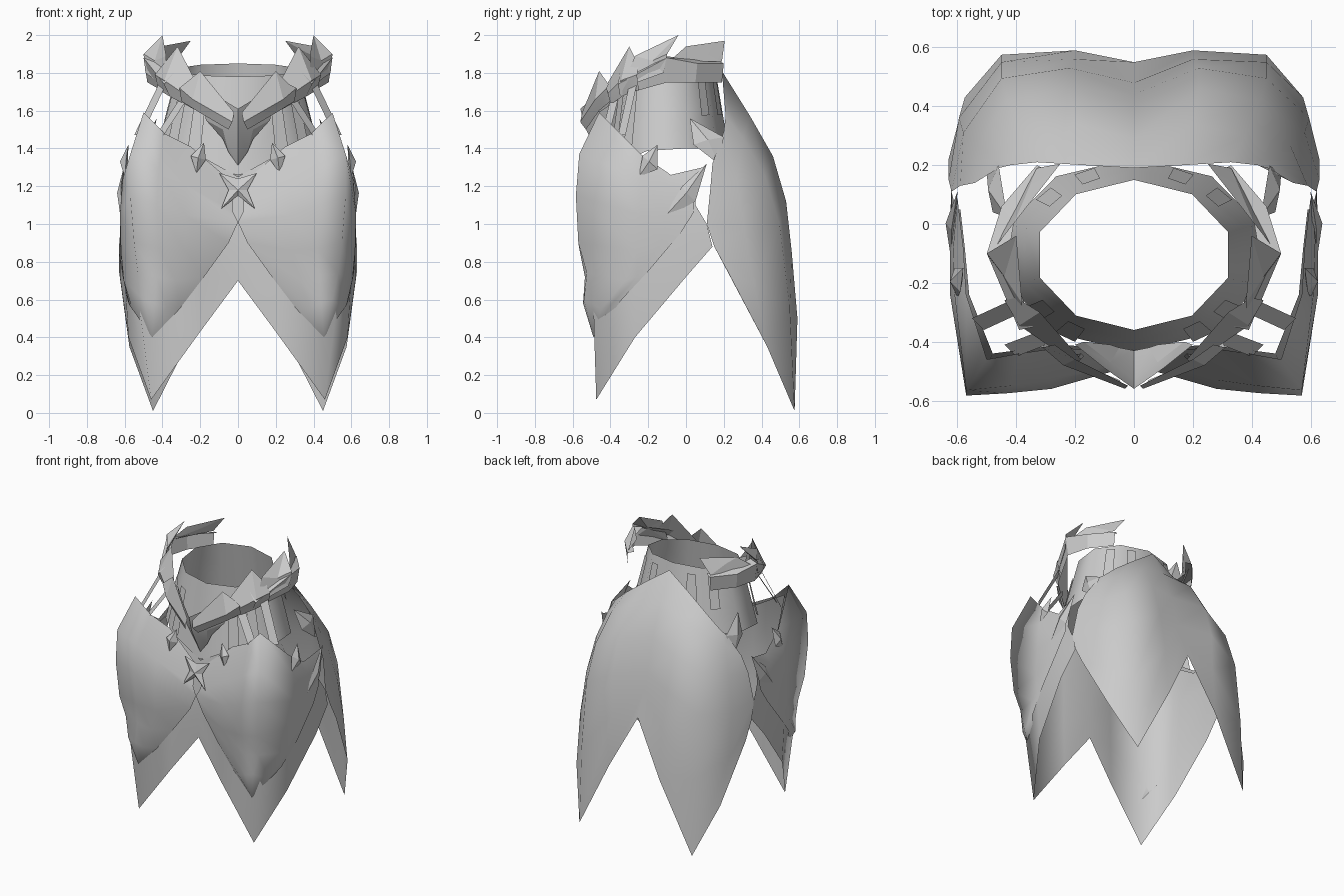
import bpy, bmesh, math
from mathutils import Vector

cube = bpy.data.objects.get("Cube")
if cube:
    bpy.data.objects.remove(cube, do_unlink=True)

GREY = (0.6, 0.6, 0.6, 1.0)
mat = bpy.data.materials.new("plain_grey")
mat.use_nodes = True
mat.diffuse_color = GREY
bsdf = mat.node_tree.nodes["Principled BSDF"]
bsdf.inputs["Base Color"].default_value = GREY
bsdf.inputs["Roughness"].default_value = 0.7


def build(name, verts, faces, mirror=True, angle=35):
    """Mesh from points, mirrored over x, normals turned away from the body axis."""
    bm = bmesh.new()
    for s in ((1, -1) if mirror else (1,)):
        vs = [bm.verts.new((x * s, y, z)) for x, y, z in verts]
        for f in faces:
            bm.faces.new([vs[i] for i in (f if s > 0 else f[::-1])])
    bmesh.ops.remove_doubles(bm, verts=bm.verts, dist=0.0005)
    bmesh.ops.dissolve_degenerate(bm, edges=bm.edges, dist=0.0005)
    bmesh.ops.recalc_face_normals(bm, faces=bm.faces)
    bm.normal_update()
    side = 0
    for f in bm.faces:
        c = f.calc_center_median()
        side += f.normal.dot(Vector((c.x, c.y + 0.05, 0))) * f.calc_area()
    if side < 0:
        bmesh.ops.reverse_faces(bm, faces=bm.faces)
    me = bpy.data.meshes.new(name)
    bm.to_mesh(me)
    bm.free()
    me.materials.append(mat)
    ob = bpy.data.objects.new(name, me)
    bpy.context.collection.objects.link(ob)
    bpy.ops.object.select_all(action='DESELECT')
    ob.select_set(True)
    bpy.context.view_layer.objects.active = ob
    bpy.ops.object.shade_smooth_by_angle(angle=math.radians(angle))


def panel(name, rows, **kw):
    """Sheet spanned by rows of points."""
    n = len(rows[0])
    faces = [(r * n + c, r * n + c + 1, (r + 1) * n + c + 1, (r + 1) * n + c)
             for r in range(len(rows) - 1) for c in range(n - 1)]
    build(name, [p for row in rows for p in row], faces, **kw)


def spike(name, corners, out, depth):
    """Faceted gem: a loop of corners raised to a centre on both sides."""
    c = sum((Vector(p) for p in corners), Vector()) / len(corners)
    o = Vector(out).normalized() * depth
    n = len(corners)
    faces = []
    for i in range(n):
        j = (i + 1) % n
        faces += [(i, j, n), (j, i, n + 1)]
    build(name, list(corners) + [c + o, c - o * 0.4], faces, angle=10)


# Back cape with two pointed lobes and a central valley
panel("back_cape", [
    [(0, .19, 1.81), (.17, .20, 1.69), (.33, .21, 1.57), (.42, .20, 1.49), (.46, .19, 1.46)],
    [(0, .29, 1.62), (.20, .34, 1.57), (.38, .30, 1.46), (.47, .22, 1.40), (.54, .14, 1.32)],
    [(0, .38, 1.40), (.22, .46, 1.36), (.43, .42, 1.25), (.53, .27, 1.22), (.59, .13, 1.20)],
    [(0, .44, 1.17), (.22, .53, 1.12), (.45, .495, 1.00), (.58, .31, .97), (.62, .11, 1.00)],
    [(0, .48, 1.04), (.20, .56, .85), (.45, .55, .55), (.595, .36, .68), (.63, .15, .88)],
    [(0, .55, .88), (.20, .59, .50), (.45, .575, .01), (.575, .43, .35), (.63, .22, .75)],
], angle=80)

# Front under skirt, wrapping round the hips and lining the plates
panel("front_skirt", [
    [(0, -.43, 1.25), (.25, -.41, 1.39), (.48, -.44, 1.52), (.56, -.24, 1.34), (.575, -.08, 1.24), (.59, .05, 1.25)],
    [(0, -.44, 1.02), (.20, -.48, 1.05), (.53, -.53, 1.12), (.60, -.25, 1.10), (.605, 0, 1.12), (.605, .05, 1.10)],
    [(0, -.45, .86), (.20, -.48, .75), (.52, -.49, .55), (.60, -.27, .72), (.62, 0, .92), (.62, .11, 1.00)],
    [(0, -.45, .70), (.20, -.47, .43), (.46, -.475, .07), (.58, -.27, .40), (.625, 0, .72), (.62, .14, .88)],
], angle=120)

# Bulged plates over the front skirt, with a sloping upper rim
tip = (.455, -.49, .40)
panel("front_plate", [
    [(.03, -.44, 1.22), (.25, -.42, 1.41), (.39, -.44, 1.48), (.50, -.46, 1.59),
     (.57, -.24, 1.37), (.58, -.08, 1.26), (.60, .09, 1.30)],
    [(.03, -.47, 1.07), (.28, -.53, 1.21), (.42, -.55, 1.29), (.57, -.565, 1.37),
     (.61, -.24, 1.24), (.615, -.09, 1.20), (.61, .04, 1.16)],
    [(0, -.48, 1.01), (.28, -.56, 1.05), (.43, -.575, 1.10), (.57, -.583, 1.15),
     (.625, -.24, 1.05), (.625, -.09, 1.05), (.62, .04, 1.06)],
    [(.05, -.475, .90), (.28, -.55, .86), (.42, -.565, .87), (.55, -.57, .90),
     (.62, -.26, .86), (.625, -.13, .90), (.625, -.03, .95)],
    [(.18, -.485, .72), (.33, -.53, .70), (.43, -.535, .72), (.53, -.525, .74),
     (.605, -.32, .70), (.61, -.26, .72), (.615, -.20, .75)],
    [(.31, -.485, .55), (.38, -.535, .56), (.44, -.545, .58), (.50, -.54, .60),
     (.56, -.45, .55), (.575, -.40, .57), (.585, -.34, .60)],
    [tip] * 7,
], angle=120)


# Flared collar tube, open at both ends
def tube_pt(a, t, off=0.0):
    front = -math.cos(a)
    rx, ry = .335 + .115 * t + off, .255 + .075 * t + off
    top = 1.815 - .035 * front
    low = 1.40 - .14 * max(0, front) ** 2
    return (rx * math.sin(a), -.105 + ry * math.cos(a), top + (low - top) * t)


SIDES = 10
panel("collar_tube", [[tube_pt(2 * math.pi * i / SIDES, t) for i in range(SIDES + 1)]
                      for t in (0, .5, 1)], mirror=False, angle=60)

# Upright slats round the tube
for deg, t0, t1 in ((24, .1, .6), (48, .1, .6), (128, .2, .9), (148, .2, .85)):
    a, w = math.radians(deg), .09
    panel("collar_slat", [[tube_pt(a + d, t, .012) for d in (-w, w)] for t in (t0, t1)])

# Straps from collar to plates
for a, b in (((.27, -.40, 1.66), (.40, -.45, 1.46)), ((.38, -.30, 1.74), (.51, -.36, 1.47))):
    panel("strap", [[(x, y, z), (x + .04, y + .04, z)] for x, y, z in (a, b)])

# Beak at the front of the collar
panel("beak", [
    [(0, -.56, 1.61), (.10, -.49, 1.67), (.20, -.41, 1.74)],
    [(0, -.53, 1.50), (.08, -.47, 1.50), (.17, -.40, 1.55)],
    [(0, -.43, 1.31), (.05, -.42, 1.38), (.08, -.41, 1.45)],
], angle=20)

# Front crown blades: low edge, outer ridge and stepped, pointed high edge
panel("crown_front_blade", [
    [(.05, -.53, 1.50), (.03, -.56, 1.54), (.02, -.55, 1.59)],
    [(.22, -.46, 1.60), (.24, -.48, 1.66), (.20, -.46, 1.81)],
    [(.30, -.40, 1.65), (.31, -.42, 1.72), (.27, -.41, 1.74)],
], angle=20)
panel("crown_middle_blade", [
    [(.20, -.46, 1.59), (.20, -.475, 1.63), (.18, -.46, 1.67)],
    [(.37, -.33, 1.68), (.39, -.345, 1.76), (.32, -.30, 1.94)],
    [(.42, -.25, 1.71), (.44, -.26, 1.79), (.40, -.25, 1.84)],
], angle=20)

# Side and rear crown band
panel("crown_side_band", [
    [(.36, -.35, 1.68), (.39, -.36, 1.74), (.34, -.35, 1.80)],
    [(.48, -.10, 1.75), (.50, -.10, 1.88), (.43, -.12, 1.89)],
    [(.44, .05, 1.75), (.45, .06, 1.85), (.40, .05, 1.87)],
    [(.33, .19, 1.75), (.33, .20, 1.85), (.29, .18, 1.86)],
], angle=20)
spike("crown_side_blade", [(.38, -.34, 1.72), (.49, -.12, 1.80), (.50, -.10, 1.90), (.40, -.04, 2.0),
                           (.38, -.27, 1.89)], (1, -.4, .2), .012)
spike("crown_rear_blade", [(.48, -.09, 1.86), (.33, .19, 1.86), (.25, .205, 1.97), (.41, .0, 1.94)],
      (.7, .7, .5), .01)

# Pointed studs on the plates and hips
spike("chest_stud", [(.18, -.44, 1.43), (.25, -.46, 1.36), (.22, -.47, 1.27), (.17, -.45, 1.34)],
      (.2, -1, 0), .03)
spike("hip_stud", [(.58, -.15, 1.42), (.59, -.23, 1.36), (.60, -.25, 1.25), (.61, -.15, 1.29)],
      (1, 0, 0), .03)
spike("hip_spike", [(.60, .11, 1.32), (.62, -.02, 1.20), (.62, -.13, 1.02), (.62, .05, 1.12)],
      (1, 0, 0), .025)
spike("shoulder_spike", [(.43, .02, 1.56), (.46, .20, 1.46), (.50, .17, 1.32), (.48, .04, 1.42)],
      (1, .3, .2), .03)

# Four-pointed clasp at the centre front
build("clasp", [(0, -.50, 1.18), (.10, -.465, 1.27), (.05, -.48, 1.18), (.09, -.50, 1.08),
                (0, -.485, 1.15), (0, -.47, 1.24)],
      [(0, 5, 1), (0, 1, 2), (0, 2, 3), (0, 3, 4)], angle=10)
